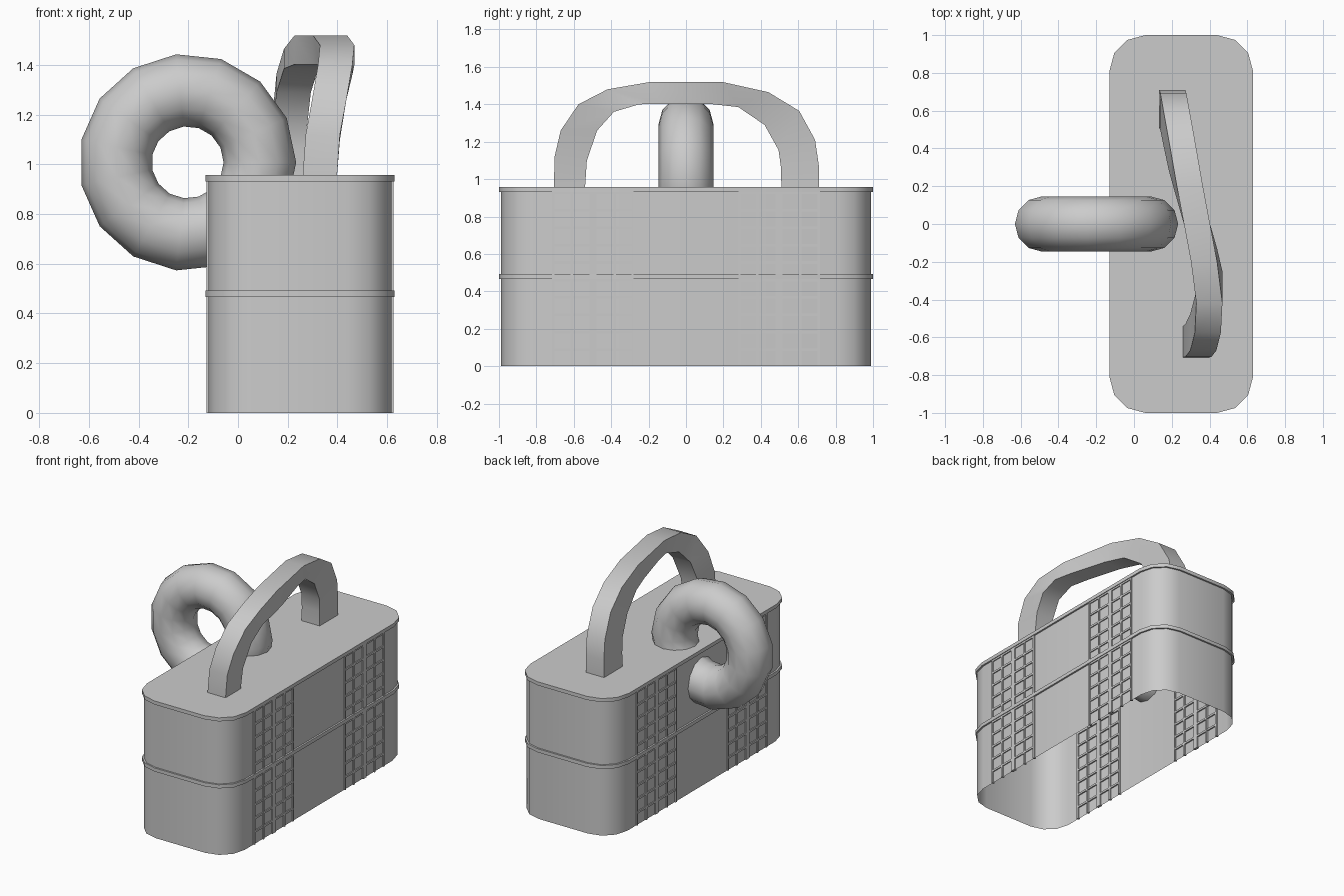
import bpy, bmesh, math

if "Cube" in bpy.data.objects:
    bpy.data.objects.remove(bpy.data.objects["Cube"])

CX, HX, HY, R = 0.25, 0.38, 1.0, 0.19   # case centre, half sizes, corner radius


def finish(name, bm, angle=35):
    bmesh.ops.recalc_face_normals(bm, faces=bm.faces)
    me = bpy.data.meshes.new(name)
    bm.to_mesh(me)
    bm.free()
    ob = bpy.data.objects.new(name, me)
    bpy.context.collection.objects.link(ob)
    if angle:
        bpy.ops.object.select_all(action='DESELECT')
        ob.select_set(True)
        bpy.context.view_layer.objects.active = ob
        bpy.ops.object.shade_smooth_by_angle(angle=math.radians(angle))
    return ob


def outline(inset):
    r = R - inset
    pts = []
    for q, (sx, sy) in enumerate(((1, 1), (-1, 1), (-1, -1), (1, -1))):
        for i in range(4):
            a = math.radians(90 * q + 30 * i)
            pts.append((CX + sx * (HX - R) + r * math.cos(a),
                        sy * (HY - R) + r * math.sin(a)))
    return pts


def loft(bm, rings, closed):
    pairs = list(zip(rings, rings[1:]))
    for a, b in pairs:
        n = len(a)
        for i in range(n):
            j = (i + 1) % n
            bm.faces.new((a[i], a[j], b[j], b[i]))


def case_part(name, profile, cap=False):
    bm = bmesh.new()
    rings = [[bm.verts.new((x, y, z)) for x, y in outline(d)] for d, z in profile]
    loft(bm, rings, False)
    if cap:
        bm.faces.new(rings[-1])
    return finish(name, bm)


# Open-bottomed case with a middle belt and a capped lid rim
case_part("case_wall", [(0.012, 0), (0.012, 0.955)])
case_part("belt", [(0.012, 0.467), (0, 0.467), (0, 0.492), (0.012, 0.492)])
case_part("lid", [(0.012, 0.932), (0, 0.932), (0, 0.957)], cap=True)


# Lattice straps on both long sides
def box(bm, lo, hi):
    res = bmesh.ops.create_cube(bm, size=1)
    for v in res['verts']:
        v.co = [(a + b) / 2 + c * (b - a) for a, b, c in zip(lo, hi, v.co)]


for side, label in ((1, "right"), (-1, "left")):
    bm = bmesh.new()
    xs = sorted((CX + side * 0.605, CX + side * 0.605))
    xs = sorted((CX + side * (HX - 0.022), CX + side * (HX - 0.004)))
    for m in (1, -1):
        for y, w in ((0.71, 0.012), (0.61, 0.013), (0.497, 0.036), (0.382, 0.013), (0.286, 0.012)):
            box(bm, (xs[0], m * y - w / 2, 0), (xs[1], m * y + w / 2, 0.94))
        for i in range(10):
            z = 0.088 + 0.0932 * i
            y0, y1 = sorted((m * 0.28, m * 0.716))
            box(bm, (xs[0] + 0.001, y0, z - 0.007), (xs[1] - 0.001, y1, z + 0.007))
    finish("lattice_" + label, bm, 0)

# Twisted carrying handle: outer y, z, inner y, z, left x
stations = [
    (-0.706, 0.95, -0.54, 0.95, 0.26), (-0.703, 1.118, -0.53, 1.10, 0.272),
    (-0.67, 1.26, -0.475, 1.26, 0.298), (-0.575, 1.40, -0.385, 1.36, 0.322),
    (-0.42, 1.48, -0.25, 1.40, 0.33), (-0.2, 1.518, -0.13, 1.402, 0.302),
    (0.2, 1.518, 0.13, 1.402, 0.227), (0.44, 1.465, 0.28, 1.385, 0.185),
    (0.605, 1.365, 0.42, 1.29, 0.155), (0.69, 1.21, 0.495, 1.155, 0.14),
    (0.71, 1.075, 0.508, 1.06, 0.134), (0.71, 0.95, 0.51, 0.95, 0.132),
]
bm = bmesh.new()
rings = [[bm.verts.new(c) for c in ((x, yo, zo), (x + 0.138, yo, zo), (x + 0.138, yi, zi), (x, yi, zi))]
         for yo, zo, yi, zi, x in stations]
loft(bm, rings, False)
finish("handle", bm, 40)

# Big ring through the lid
bpy.ops.mesh.primitive_torus_add(major_segments=15, minor_segments=12, major_radius=0.291,
                                 minor_radius=0.146, location=(-0.203, 0, 1.008),
                                 rotation=(math.pi / 2, 0, 0))
ring = bpy.context.object
ring.name = "ring"
bpy.ops.object.shade_smooth()
